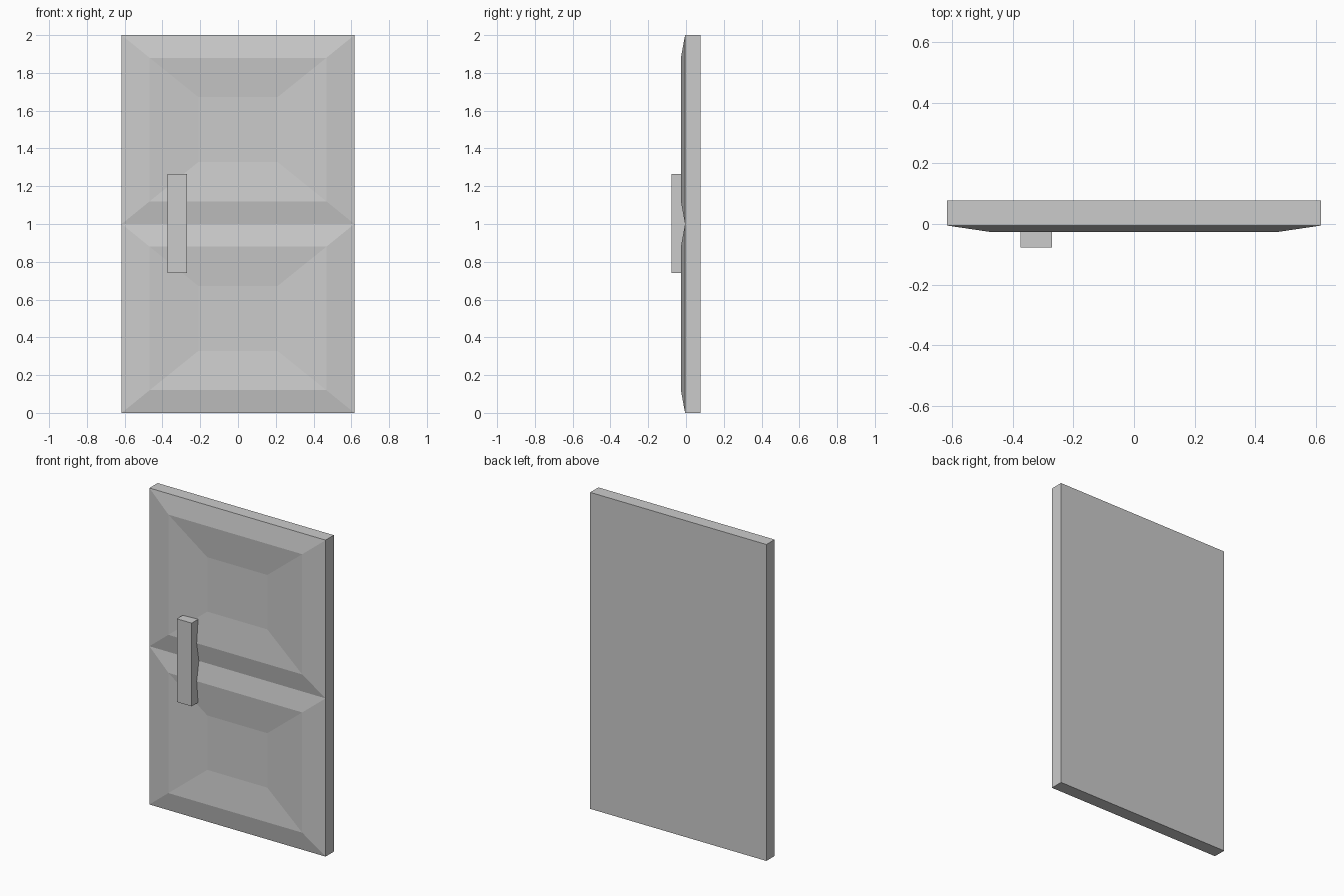
import bpy, bmesh

cube = bpy.data.objects.get("Cube")
if cube:
    bpy.data.objects.remove(cube, do_unlink=True)

grey = bpy.data.materials.new("light grey")
grey.use_nodes = True
colour = (0.6, 0.6, 0.6, 1)
grey.diffuse_color = colour
grey.node_tree.nodes["Principled BSDF"].inputs["Base Color"].default_value = colour


def finish(bm, name):
    bmesh.ops.remove_doubles(bm, verts=bm.verts, dist=0.0001)
    bmesh.ops.recalc_face_normals(bm, faces=bm.faces)
    mesh = bpy.data.meshes.new(name)
    bm.to_mesh(mesh)
    bm.free()
    mesh.materials.append(grey)
    obj = bpy.data.objects.new(name, mesh)
    bpy.context.collection.objects.link(obj)


def ring(bm, half_x, half_z, y, mid_z):
    return [bm.verts.new((sx * half_x, y, mid_z + sz * half_z))
            for sx, sz in ((-1, -1), (1, -1), (1, 1), (-1, 1))]


def bridge(bm, a, b):
    for i in range(4):
        j = (i + 1) % 4
        bm.faces.new((a[i], a[j], b[j], b[i]))


HALF_W, FACE_Y, BACK_Y = 0.616, -0.005, 0.077

# Door leaf: two raised frames with sunken centres, on one slab
bm = bmesh.new()
for mid_z in (0.5, 1.5):
    edge = ring(bm, HALF_W, 0.5, FACE_Y, mid_z)
    ridge = ring(bm, 0.468, 0.38, -0.027, mid_z)
    centre = ring(bm, 0.21, 0.172, -0.007, mid_z)
    bridge(bm, edge, ridge)
    bridge(bm, ridge, centre)
    bm.faces.new(centre)
    # slab sides and back behind this panel
    back = ring(bm, HALF_W, 0.5, BACK_Y, mid_z)
    for i in range(4):
        if (i == 2 and mid_z < 1) or (i == 0 and mid_z > 1):
            continue  # shared middle seam
        j = (i + 1) % 4
        bm.faces.new((edge[i], edge[j], back[j], back[i]))
    bm.faces.new(back)
finish(bm, "door_leaf")

# Upright handle bar, set into the face
bm = bmesh.new()
front = ring(bm, 0.052, 0.263, -0.077, 1.003)
rear = ring(bm, 0.052, 0.263, FACE_Y + 0.003, 1.003)
bridge(bm, front, rear)
bm.faces.new(front)
bm.faces.new(rear)
bmesh.ops.translate(bm, verts=bm.verts, vec=(-0.322, 0, 0))
finish(bm, "handle")
